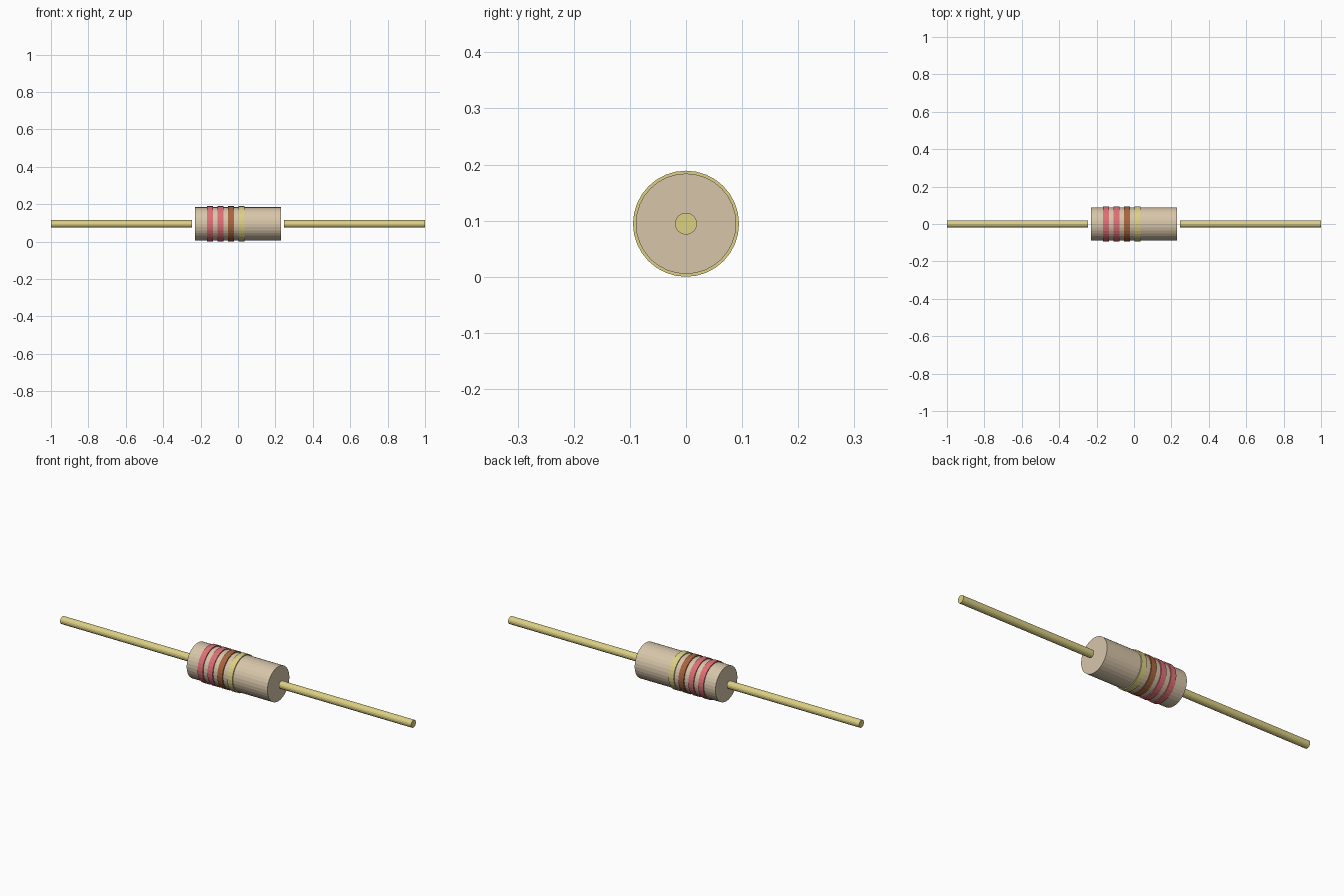
import bpy, math

if "Cube" in bpy.data.objects:
    bpy.data.objects.remove(bpy.data.objects["Cube"])

R = 0.0945          # outer (band) radius, also axis height


def material(name, rgb):
    m = bpy.data.materials.new(name)
    m.diffuse_color = (*rgb, 1)
    m.use_nodes = True
    m.node_tree.nodes["Principled BSDF"].inputs["Base Color"].default_value = m.diffuse_color
    return m


def rod(name, x0, x1, radius, sides, mat):
    # solid faceted cylinder lying along x
    bpy.ops.mesh.primitive_cylinder_add(
        vertices=sides, radius=radius, depth=x1 - x0,
        location=((x0 + x1) / 2, 0, R), rotation=(0, math.pi / 2, 0))
    ob = bpy.context.object
    ob.name = name
    ob.data.materials.append(mat)
    return ob


beige = material("beige", (0.68, 0.56, 0.40))
gold = material("gold", (0.72, 0.63, 0.23))
red = material("red", (0.73, 0.16, 0.18))
brown = material("brown", (0.40, 0.13, 0.05))

# ceramic body
rod("body", -0.23, 0.23, 0.0895, 32, beige)

# colour code bands, offset towards the left end
for i, (label, mat) in enumerate([("first", red), ("second", red),
                                  ("multiplier", brown), ("tolerance", gold)]):
    x = -0.15 + i * 0.0563
    rod(label + "_band", x - 0.015, x + 0.015, R, 32, mat)

# wire leads, stopping just short of the body
rod("left_lead", -1.0, -0.246, 0.0196, 16, gold)
rod("right_lead", 0.246, 1.0, 0.0196, 16, gold)
